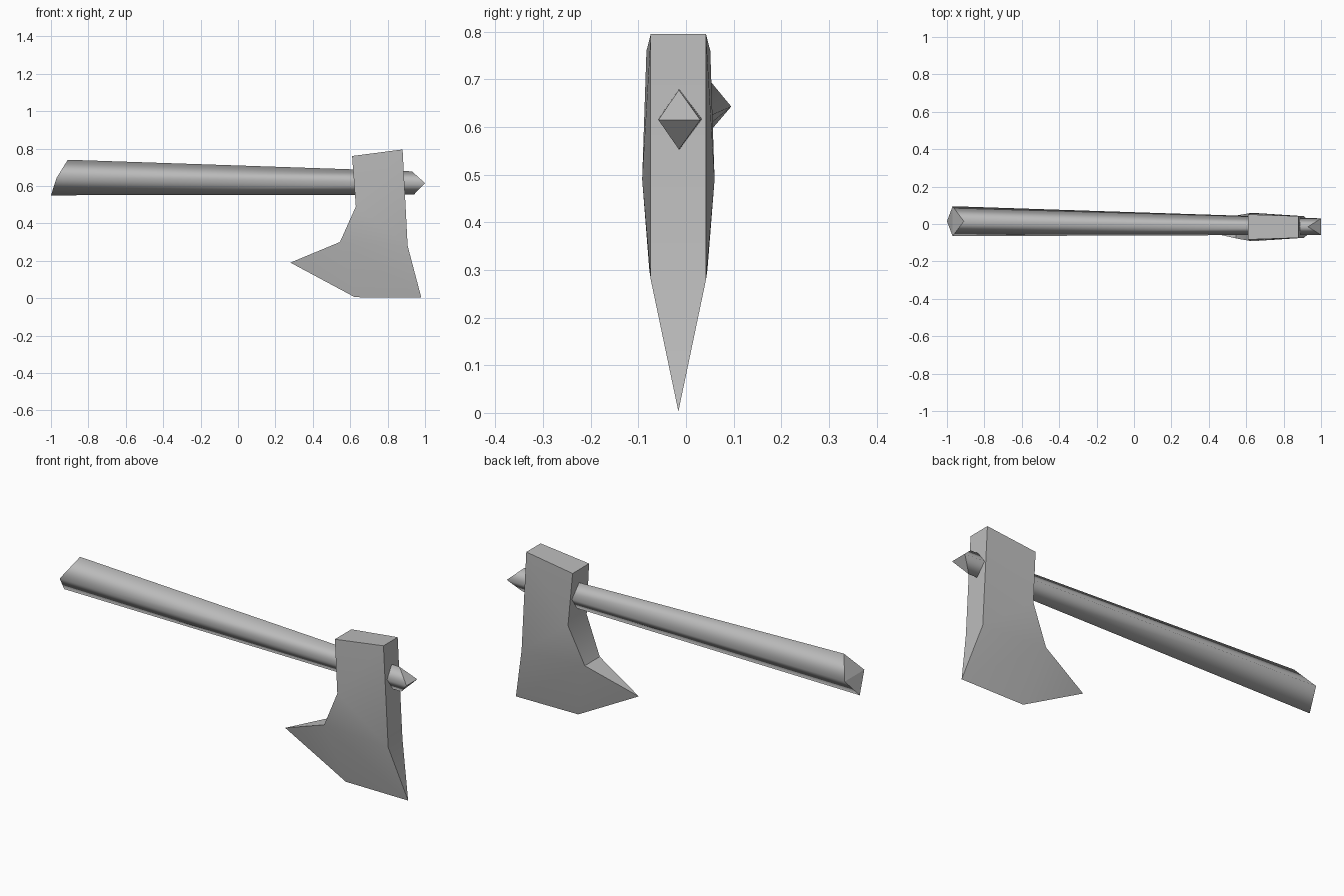
import bpy
import bmesh
import math

cube = bpy.data.objects.get("Cube")
if cube:
    bpy.data.objects.remove(cube, do_unlink=True)


def make_material(name, colour):
    mat = bpy.data.materials.new(name)
    mat.use_nodes = True
    mat.diffuse_color = colour
    mat.node_tree.nodes["Principled BSDF"].inputs["Base Color"].default_value = colour
    return mat


def make_object(name, bm, mat):
    bmesh.ops.recalc_face_normals(bm, faces=bm.faces)
    mesh = bpy.data.meshes.new(name)
    bm.to_mesh(mesh)
    bm.free()
    mesh.materials.append(mat)
    obj = bpy.data.objects.new(name, mesh)
    bpy.context.collection.objects.link(obj)
    return obj


grey = make_material("plain grey", (0.5, 0.5, 0.5, 1))

# Handle: tapering diamond section, with slanted pommel and ridged tip
bm = bmesh.new()
pommel = [(-0.91, 0.015, 0.74), (-0.97, 0.095, 0.643), (-1, 0.015, 0.55), (-0.97, -0.065, 0.643)]
tip = [(0.93, -0.015, 0.678), (1, 0.03, 0.615), (0.94, -0.015, 0.553), (1, -0.058, 0.615)]
rings = [[bm.verts.new(p) for p in ring] for ring in (pommel, tip)]
for i in range(4):
    j = (i + 1) % 4
    side = bm.faces.new((rings[0][i], rings[0][j], rings[1][j], rings[1][i]))
    side.smooth = True
for top, left, bottom, right in rings:
    for tri in ((top, left, right), (left, bottom, right)):
        for edge in bm.faces.new(tri).edges:
            edge.smooth = False
make_object("handle", bm, grey)

# Axe head: thick body outline (x, z, half thickness) thinning to a shared cutting edge
bm = bmesh.new()
mid_y = -0.016
body = [(0.545, 0.30, 0.061), (0.63, 0.49, 0.076), (0.61, 0.76, 0.067),
        (0.88, 0.795, 0.058), (0.907, 0.28, 0.058)]
blade = [(0.98, 0.003), (0.625, 0.005), (0.28, 0.19)]
edge = [bm.verts.new((x, mid_y, z)) for x, z in blade]
sides = []
for s in (-1, 1):
    b = [bm.verts.new((x, mid_y + s * t, z)) for x, z, t in body]
    bm.faces.new((b[1], b[2], b[3], b[4]))
    bm.faces.new((b[0], b[1], b[4]))
    bm.faces.new((b[0], b[4], edge[0], edge[1]))
    bm.faces.new((b[0], edge[1], edge[2]))
    sides.append(b)
front, back = sides
for i in range(4):
    bm.faces.new((front[i], front[i + 1], back[i + 1], back[i]))
bm.faces.new((front[4], edge[0], back[4]))
bm.faces.new((front[0], edge[2], back[0]))
head = make_object("axe_head", bm, grey)

bpy.ops.object.select_all(action="DESELECT")
head.select_set(True)
bpy.context.view_layer.objects.active = head
bpy.ops.object.shade_smooth_by_angle(angle=math.radians(30))
